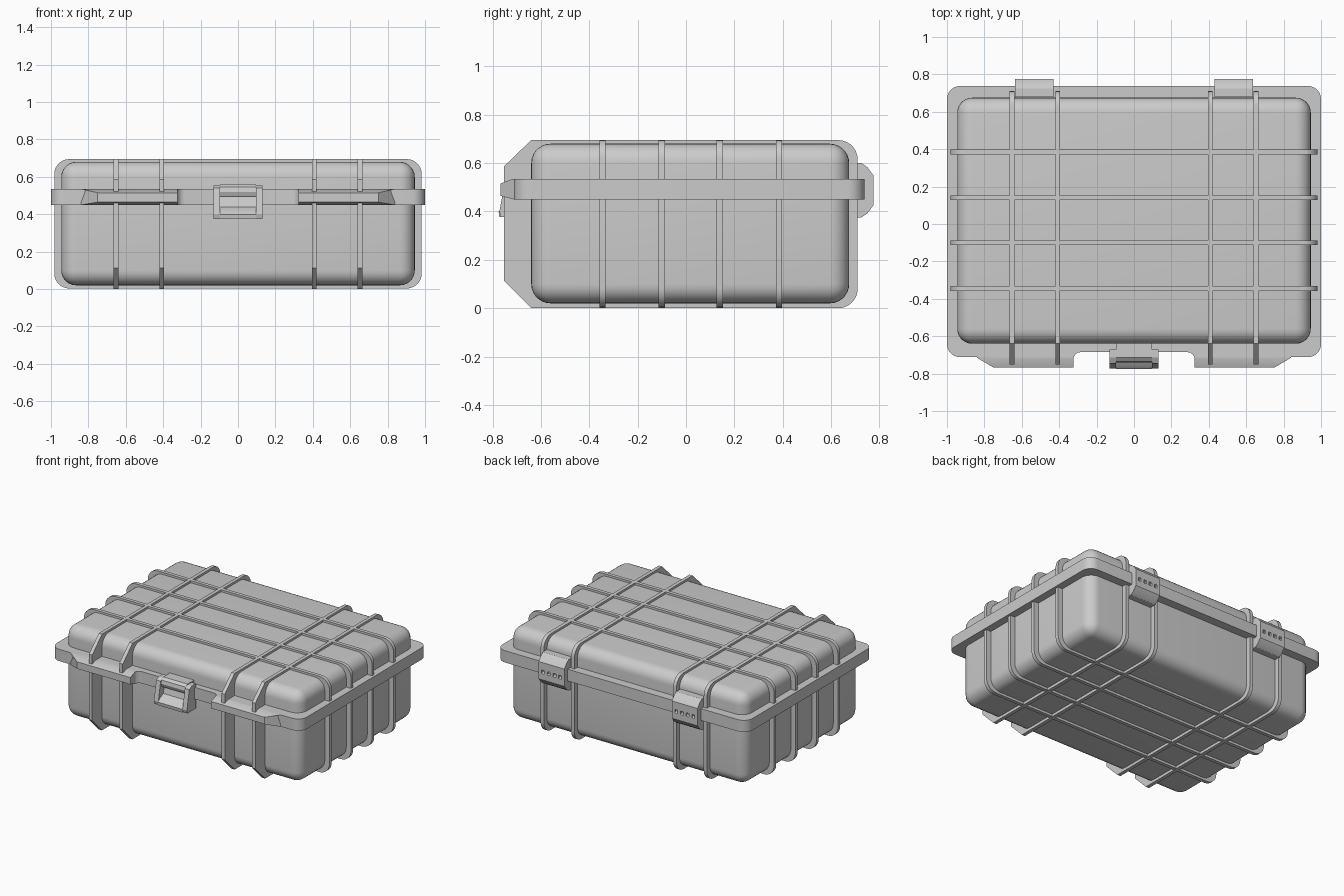
import bpy, bmesh
from math import sin, cos, pi

if "Cube" in bpy.data.objects:
    bpy.data.objects.remove(bpy.data.objects["Cube"])

N = 8  # points per rounded corner


def finish(name, bm, angle=35):
    bmesh.ops.recalc_face_normals(bm, faces=bm.faces)
    me = bpy.data.meshes.new(name)
    bm.to_mesh(me)
    bm.free()
    ob = bpy.data.objects.new(name, me)
    bpy.context.collection.objects.link(ob)
    bpy.ops.object.select_all(action='DESELECT')
    ob.select_set(True)
    bpy.context.view_layer.objects.active = ob
    bpy.ops.object.shade_smooth_by_angle(angle=angle * pi / 180)
    return ob


def arc(cx, cy, r, a0, a1, n=N):
    return [(cx + r * cos(a0 + (a1 - a0) * i / (n - 1)),
             cy + r * sin(a0 + (a1 - a0) * i / (n - 1))) for i in range(n)]


def line(p, q, n=N):
    return [(p[0] + (q[0] - p[0]) * i / (n - 1), p[1] + (q[1] - p[1]) * i / (n - 1)) for i in range(n)]


def round_rect(x0, x1, y0, y1, r):
    return (arc(x1 - r, y0 + r, r, -pi / 2, 0) + arc(x1 - r, y1 - r, r, 0, pi / 2)
            + arc(x0 + r, y1 - r, r, pi / 2, pi) + arc(x0 + r, y0 + r, r, pi, 1.5 * pi))


def ring_rib(name, outer, inner, place, centre, w=0.026):
    """Thin hoop between two loops with equal point counts."""
    bm = bmesh.new()
    loops = [[bm.verts.new(place(centre + s * w / 2, a, b)) for a, b in pts]
             for pts, s in ((outer, -1), (outer, 1), (inner, 1), (inner, -1))]
    n = len(outer)
    for k in range(4):
        A, B = loops[k], loops[(k + 1) % 4]
        for i in range(n):
            j = (i + 1) % n
            bm.faces.new((A[i], A[j], B[j], B[i]))
    return finish(name, bm)


def prism(name, profile, x0, x1, edit=None):
    """YZ profile extruded along x."""
    bm = bmesh.new()
    a = [bm.verts.new((x0, y, z)) for y, z in profile]
    b = [bm.verts.new((x1, y, z)) for y, z in profile]
    bm.faces.new(a)
    bm.faces.new(b)
    for i in range(len(a)):
        j = (i + 1) % len(a)
        bm.faces.new((a[i], a[j], b[j], b[i]))
    if edit:
        for v in bm.verts:
            edit(v)
    return finish(name, bm, 25)


# Rounded case body
X, Y0, Y1, Z0, Z1, R = 0.945, -0.64, 0.675, 0.02, 0.68, 0.08
bm = bmesh.new()
bmesh.ops.create_cube(bm, size=1)
for v in bm.verts:
    v.co = (v.co.x * 2 * X, Y0 if v.co.y < 0 else Y1, Z0 if v.co.z < 0 else Z1)
bmesh.ops.bevel(bm, geom=bm.edges[:], offset=R, segments=7, profile=0.5, affect='EDGES')
finish('case_body', bm)

# Hoops running across the width
e = 0.008
for i, y in enumerate((-0.345, -0.1, 0.14, 0.385)):
    ring_rib(f'width_rib_{i}', round_rect(-0.982, 0.982, 0.003, 0.695, 0.08),
             round_rect(-X + e, X - e, Z0 + e, Z1 - e, R),
             lambda c, a, b: (a, c, b), y)

# Hoops running front to back, with chamfered front corners
outer = (arc(0.71 - 0.08, 0.08, 0.08, -pi / 2, 0) + arc(0.71 - 0.08, 0.615, 0.08, 0, pi / 2)
         + line((-0.64, 0.695), (-0.752, 0.587)) + line((-0.752, 0.113), (-0.64, 0)))
for i, x in enumerate((-0.652, -0.408, 0.408, 0.652)):
    ring_rib(f'depth_rib_{i}', outer, round_rect(Y0 + e, Y1 - e, Z0 + e, Z1 - e, R),
             lambda c, a, b: (c, a, b), x)

# Flange around the opening
half = (arc(0.285, -0.725, 0.04, pi / 2, 0, 5)[:4] + [(0.325, -0.715)] + [(0.84, -0.712)]
        + arc(0.93, -0.642, 0.07, -pi / 2, 0) + arc(0.93, 0.668, 0.07, 0, pi / 2))
outline = half + [(-x, y) for x, y in reversed(half)]
hole = round_rect(-X + 0.01, X - 0.01, Y0 + 0.01, Y1 - 0.01, R)
bm = bmesh.new()
edges = []
for pts in (outline, hole):
    vs = [bm.verts.new((x, y, 0.45)) for x, y in pts]
    edges += [bm.edges.new((vs[i], vs[(i + 1) % len(vs)])) for i in range(len(vs))]
bmesh.ops.triangle_fill(bm, edges=edges, use_beauty=True)
ext = bmesh.ops.extrude_face_region(bm, geom=bm.faces[:])
for g in ext['geom']:
    if isinstance(g, bmesh.types.BMVert):
        g.co.z = 0.535
finish('flange', bm)

# Tapered front lips on the flange
lip = [(-0.69, 0.45), (-0.69, 0.535), (-0.715, 0.535), (-0.768, 0.515), (-0.768, 0.465), (-0.715, 0.45)]


def taper(v):
    if v.co.y < -0.72 and abs(v.co.x) > 0.8:
        v.co.x *= 0.75 / 0.84


for side, s in (('left', -1), ('right', 1)):
    prism(f'front_lip_{side}', lip, s * 0.323, s * 0.84, taper)

# Back hinges: alternating plain and notched knuckles
plain = [(0.68, 0.6), (0.725, 0.6), (0.75, 0.583), (0.775, 0.55), (0.775, 0.425), (0.75, 0.392),
         (0.725, 0.375), (0.68, 0.375)]
notched = plain[:4] + [(0.775, 0.495), (0.758, 0.487), (0.758, 0.478), (0.775, 0.47)] + plain[4:]
for side, s in (('left', -1), ('right', 1)):
    for k in range(9):
        a = 0.43 + k * 0.205 / 9
        prism(f'hinge_{side}_{k}', notched if k % 2 else plain, s * a, s * (a + 0.205 / 9))

# Front latch: cheeks, top bridge and pull flap
cheek = [(-0.67, 0.555), (-0.715, 0.555), (-0.745, 0.54), (-0.768, 0.42), (-0.772, 0.4),
         (-0.765, 0.376), (-0.67, 0.376)]
for side, s in (('left', -1), ('right', 1)):
    prism(f'latch_cheek_{side}', cheek, s * 0.097, s * 0.132)
prism('latch_bridge', [(-0.63, 0.5), (-0.63, 0.56), (-0.715, 0.56), (-0.735, 0.545), (-0.74, 0.52),
                       (-0.73, 0.495)], -0.097, 0.097)
prism('latch_flap', [(-0.67, 0.376), (-0.67, 0.5), (-0.7, 0.5), (-0.715, 0.44), (-0.755, 0.42),
                     (-0.775, 0.4), (-0.772, 0.376)], -0.097, 0.097)
